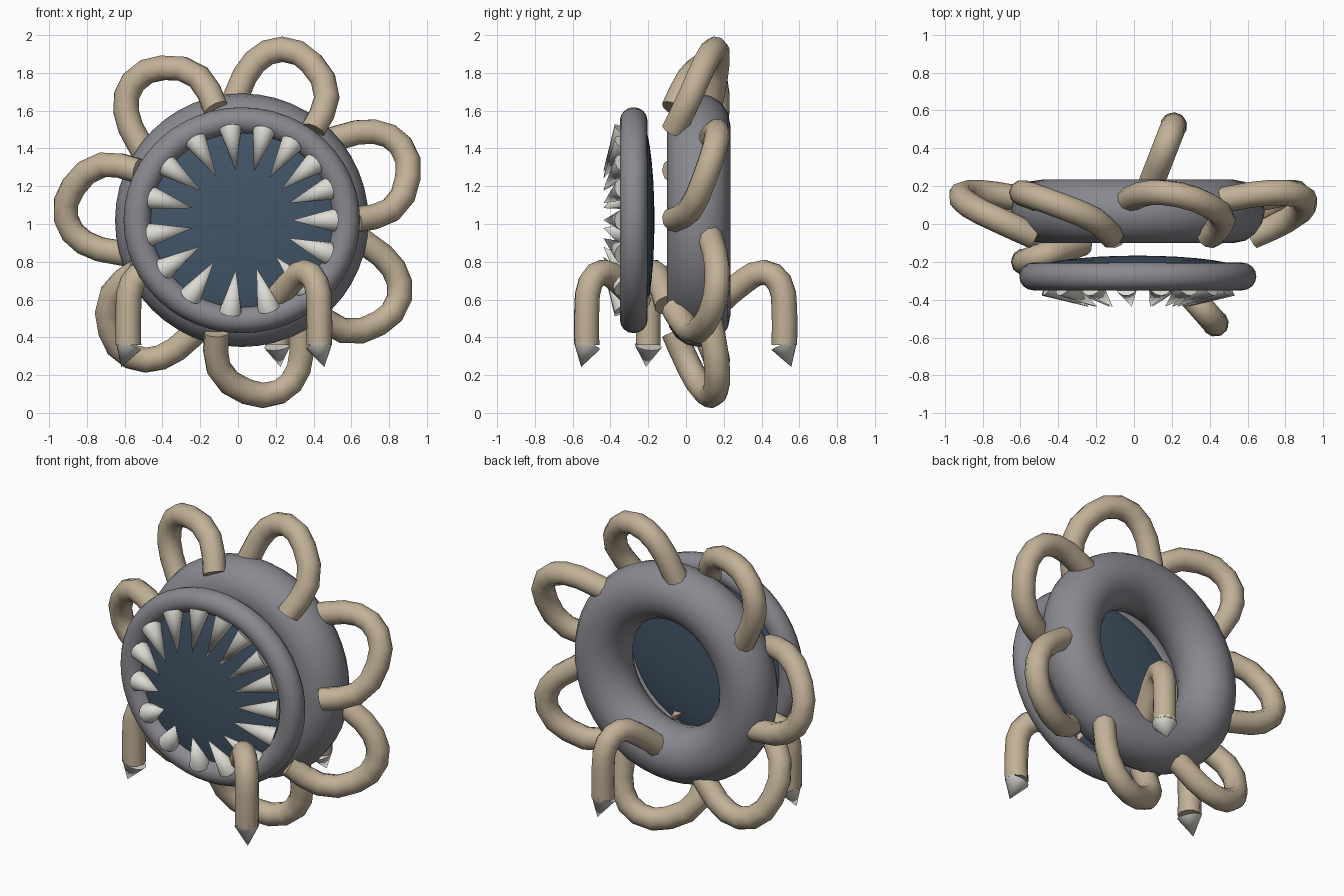
import bpy
import math
from mathutils import Vector, Matrix

cube = bpy.data.objects.get("Cube")
if cube:
    bpy.data.objects.remove(cube, do_unlink=True)


def material(name, rgb):
    m = bpy.data.materials.new(name)
    m.use_nodes = True
    m.diffuse_color = (*rgb, 1)
    m.node_tree.nodes["Principled BSDF"].inputs["Base Color"].default_value = (*rgb, 1)
    return m


GREY = material("body grey", (0.25, 0.25, 0.28))
TAN = material("tentacle tan", (0.54, 0.44, 0.31))
IVORY = material("ivory", (0.73, 0.71, 0.66))
SLATE = material("mouth slate", (0.056, 0.093, 0.138))

CENTRE = Vector((0.02, 0, 1.02))


def finish(name, mat, angle=50):
    ob = bpy.context.object
    ob.name = name
    ob.data.materials.clear()
    ob.data.materials.append(mat)
    bpy.ops.object.shade_smooth_by_angle(angle=math.radians(angle))
    return ob


def ring(name, major, minor, y, scale=(1, 1, 1)):
    bpy.ops.mesh.primitive_torus_add(
        major_radius=major, minor_radius=minor, major_segments=48, minor_segments=16,
        location=(CENTRE.x, y, CENTRE.z), rotation=(math.pi / 2, 0, 0))
    bpy.context.object.scale = scale
    return finish(name, GREY)


def tube(name, points, radius=0.068):
    curve = bpy.data.curves.new(name, "CURVE")
    curve.dimensions = "3D"
    curve.bevel_depth = radius
    curve.bevel_resolution = 3
    curve.resolution_u = 2
    curve.use_fill_caps = True
    spline = curve.splines.new("BEZIER")
    spline.bezier_points.add(len(points) - 1)
    for bp, p in zip(spline.bezier_points, points):
        bp.co = p
        bp.handle_left_type = bp.handle_right_type = "AUTO"
    ob = bpy.data.objects.new(name, curve)
    bpy.context.collection.objects.link(ob)
    bpy.ops.object.select_all(action="DESELECT")
    ob.select_set(True)
    bpy.context.view_layer.objects.active = ob
    bpy.ops.object.convert(target="MESH")
    return finish(name, TAN)


def spike(name, base, tip, radius, sides=12):
    base, tip = Vector(base), Vector(tip)
    axis = tip - base
    bpy.ops.mesh.primitive_cone_add(
        vertices=sides, radius1=radius, radius2=0, depth=axis.length,
        location=(base + tip) / 2, rotation=axis.to_track_quat("Z", "Y").to_euler())
    return finish(name, IVORY)


# Thick body ring and the thinner lip in front of it
ring("body_ring", 0.503, 0.168, 0.067)
ring("mouth_lip", 0.55, 0.073, -0.277, (1.005, 0.96, 1))

# Shallow dark disc filling the mouth
bpy.ops.mesh.primitive_uv_sphere_add(
    segments=48, ring_count=16, radius=1,
    location=(CENTRE.x, -0.25, CENTRE.z), rotation=(math.pi / 2, 0, 0))
bpy.context.object.scale = (0.565, 0.55, 0.083)
finish("mouth_disc", SLATE)

# Circle of teeth leaning inward and forward
tooth_angles = (0, 20, 38, 57, 76, 97, 120, 144, 166, 189, 212, 236, 263, 287, 313, 339)
for i, deg in enumerate(tooth_angles):
    a = math.radians(deg)
    out = Vector((math.cos(a), 0, math.sin(a)))
    spike(f"tooth_{i + 1}", CENTRE + out * 0.485 + Vector((0, -0.325, 0)),
          CENTRE + out * 0.265 + Vector((0, -0.437, 0)), 0.06)

# Seven looped tentacles around the body, each running from back to front
loop = [Vector(p) for p in (
    (-0.06, 0.12, 0.58), (-0.02, 0.14, 0.68), (0.07, 0.165, 0.84), (0.215, 0.155, 0.905),
    (0.37, 0.10, 0.83), (0.45, 0.02, 0.65), (0.375, -0.065, 0.475))]
for i in range(7):
    turn = Matrix.Rotation(math.tau * i / 7, 3, "Y")
    tube(f"loop_tentacle_{i + 1}", [CENTRE + turn @ p for p in loop])

# Three legs: each arches up from its root, then drops to a claw
legs = {
    "front_leg": ((0.18, -0.24, 0.57), (0.43, -0.525)),
    "side_leg": ((-0.27, -0.10, 0.58), (-0.58, -0.20)),
    "back_leg": ((0.07, 0.16, 0.56), (0.21, 0.52)),
}
profile = ((0, 0.57), (0.42, 0.70), (0.70, 0.745), (0.93, 0.69), (1, 0.56), (1, 0.36))
for name, (root, foot) in legs.items():
    start, end = Vector((root[0], root[1])), Vector(foot)
    path = []
    for t, z in profile:
        p = start.lerp(end, t)
        path.append((p.x, p.y, z))
    tube(name, path)
    out = (end - start).normalized() * 0.04
    spike(name + "_claw", (end.x, end.y, 0.355),
          (end.x + out.x, end.y + out.y, 0.243), 0.072)
